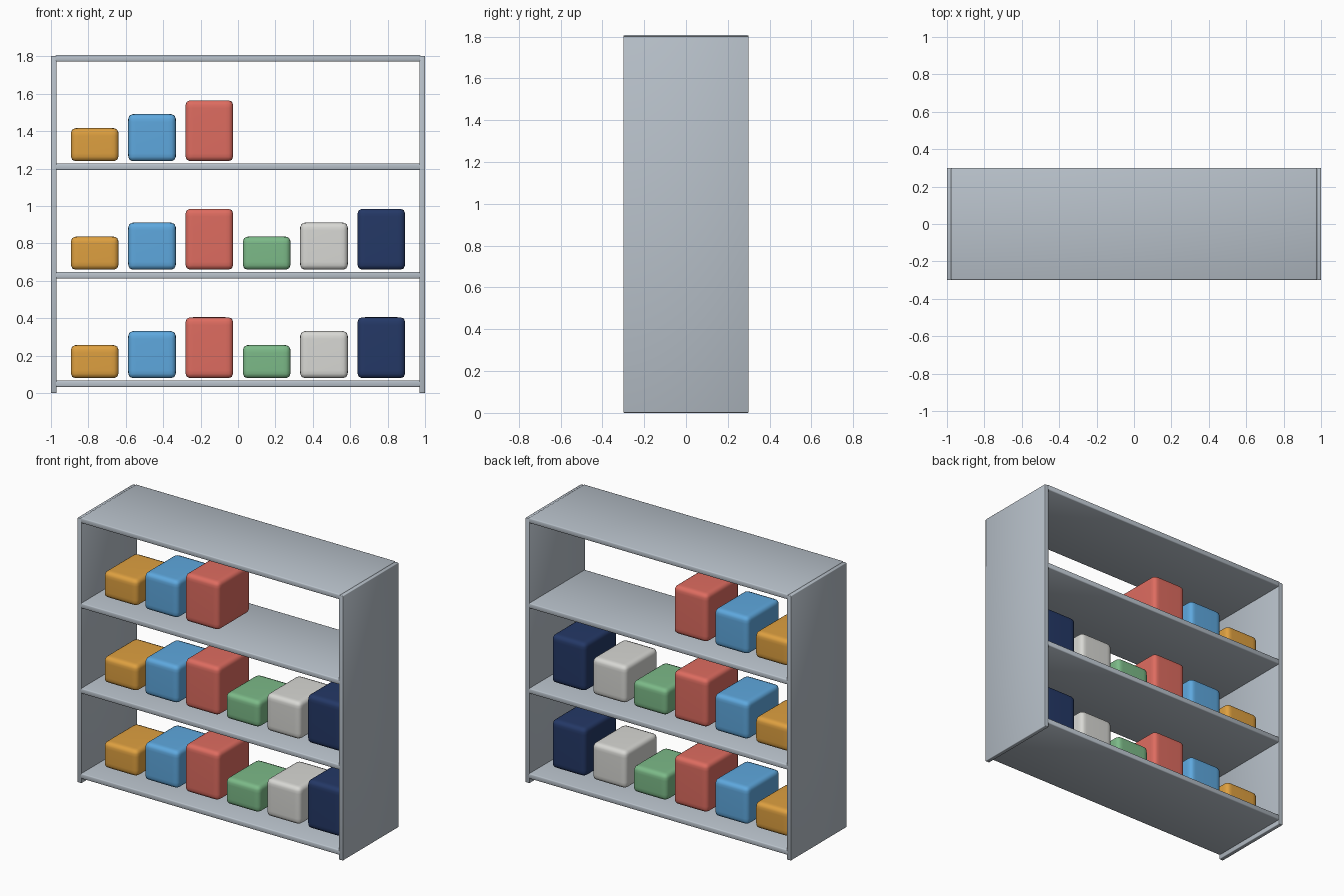
import bpy
import bmesh
from mathutils import Vector

if "Cube" in bpy.data.objects:
    bpy.data.objects.remove(bpy.data.objects["Cube"], do_unlink=True)


def make_material(name, rgb):
    """Flat colour from display values in 0..255."""
    linear = [((c / 255 + 0.055) / 1.055) ** 2.4 for c in rgb] + [1]
    mat = bpy.data.materials.new(name)
    mat.use_nodes = True
    mat.diffuse_color = linear
    shader = next(n for n in mat.node_tree.nodes if n.type == "BSDF_PRINCIPLED")
    shader.inputs["Base Color"].default_value = linear
    return mat


def rounded_box(name, size, centre, mat, radius, segments, profile):
    """Smooth-shaded box with rounded edges."""
    bm = bmesh.new()
    bmesh.ops.create_cube(bm, size=1)
    bmesh.ops.scale(bm, vec=Vector(size), verts=bm.verts)
    bmesh.ops.bevel(bm, geom=bm.edges[:], offset=radius, segments=segments,
                    profile=profile, affect="EDGES")
    for face in bm.faces:
        face.smooth = True
    mesh = bpy.data.meshes.new(name)
    bm.to_mesh(mesh)
    bm.free()
    mesh.materials.append(mat)
    obj = bpy.data.objects.new(name, mesh)
    obj.location = centre
    bpy.context.collection.objects.link(obj)
    return obj


steel = make_material("steel grey", (184, 193, 202))
LEVEL_GAP = 0.58
DEPTH = 0.6

# Side panels
for side, sign in (("left", 1), ("right", -1)):
    rounded_box(f"{side}_side_panel", (0.03, DEPTH, 1.802),
                (sign * 0.985, 0, 0.901), steel, 0.004, 2, 0.5)

# Shelves, the last one being the top board
for level in range(4):
    name = "top_board" if level == 3 else f"shelf_{level + 1}"
    rounded_box(name, (1.956, DEPTH, 0.036),
                (0, 0, 0.049 + level * LEVEL_GAP), steel, 0.007, 2, 0.5)

# Storage boxes: colour name, colour, height
KINDS = [
    ("orange", (222, 160, 64), 0.177),
    ("blue", (94, 168, 222), 0.252),
    ("red", (222, 108, 96), 0.326),
    ("green", (124, 186, 136), 0.177),
    ("off white", (216, 216, 212), 0.252),
    ("navy", (36, 56, 102), 0.326),
]
kinds = [(n, make_material(n, rgb), h) for n, rgb, h in KINDS]

# The upper shelf is only half filled
for level, count in enumerate((6, 6, 3)):
    for i, (name, mat, height) in enumerate(kinds[:count]):
        base = 0.079 + level * LEVEL_GAP
        rounded_box(f"{name.replace(' ', '_')}_box_{level + 1}",
                    (0.255, 0.35, height),
                    ((i - 2.5) * 0.3065, 0, base + height / 2),
                    mat, 0.042, 4, 0.68)
